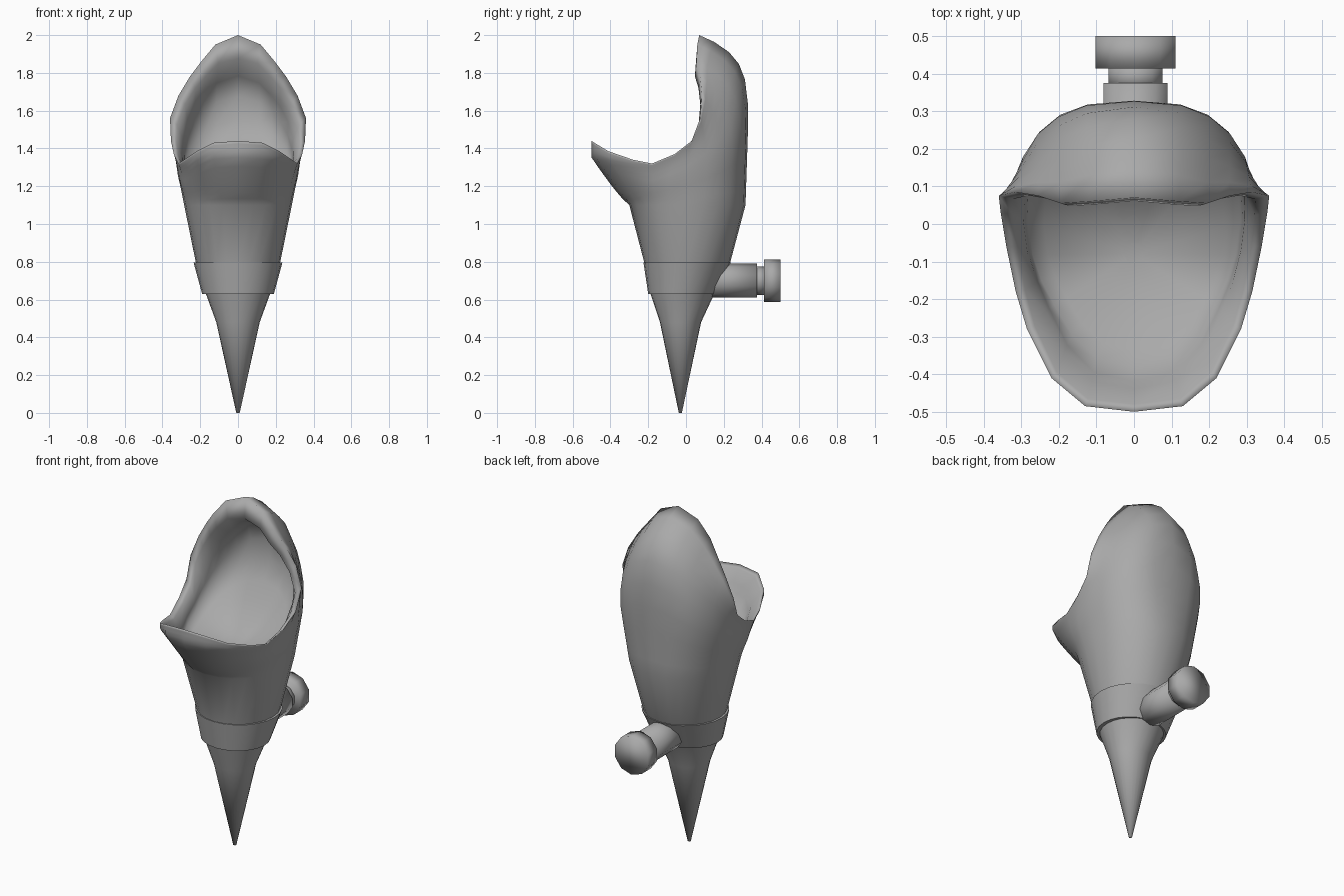
import bpy, bmesh, math
from mathutils import Vector

cube = bpy.data.objects.get("Cube")
if cube:
    bpy.data.objects.remove(cube)

grey = bpy.data.materials.new("clay grey")
grey.use_nodes = True
COLOUR = (0.4, 0.4, 0.4, 1)
grey.diffuse_color = COLOUR
grey.node_tree.nodes["Principled BSDF"].inputs["Base Color"].default_value = COLOUR

HALF = 12            # columns from the front middle to the back middle


def loft(name, rings, close=False, angle=None):
    """Skin a list of equal rings; cap the ends, or join last to first."""
    bm = bmesh.new()
    rows = [[bm.verts.new(p) for p in ring] for ring in rings]
    pairs = list(zip(rows, rows[1:])) + ([(rows[-1], rows[0])] if close else [])
    for a, b in pairs:
        n = len(a)
        for i in range(n):
            j = (i + 1) % n
            bm.faces.new((a[i], a[j], b[j], b[i]))
    if not close:
        bm.faces.new(rows[0])
        bm.faces.new(rows[-1])
    bmesh.ops.recalc_face_normals(bm, faces=bm.faces)
    mesh = bpy.data.meshes.new(name)
    bm.to_mesh(mesh)
    bm.free()
    mesh.materials.append(grey)
    ob = bpy.data.objects.new(name, mesh)
    bpy.context.collection.objects.link(ob)
    bpy.ops.object.select_all(action="DESELECT")
    ob.select_set(True)
    bpy.context.view_layer.objects.active = ob
    if angle:
        bpy.ops.object.shade_smooth_by_angle(angle=math.radians(angle))
    else:
        bpy.ops.object.shade_smooth()
    return ob


def mirrored(half):
    """Complete a half ring (front to back on +x) with its mirror image."""
    return half + [Vector((-p.x, p.y, p.z)) for p in half[-2:0:-1]]


def oval(width, front, back, z, square=1.0):
    """Half an oval; square below 1 makes it boxier."""
    mid, depth = (front + back) / 2, (back - front) / 2

    def bend(v):
        return math.copysign(abs(v) ** square, v)

    turns = [math.pi * i / HALF for i in range(HALF + 1)]
    return [Vector((width * bend(max(0, math.sin(a))),
                    mid - depth * bend(math.cos(a)), z)) for a in turns]


# Rim of the mouth, from the pouring lip up the sides to the hood tip
rim = [Vector(p) for p in (
    (0, -.5, 1.44), (.13, -.485, 1.43), (.22, -.41, 1.385), (.285, -.28, 1.34),
    (.315, -.18, 1.32), (.34, -.06, 1.37), (.355, .03, 1.44), (.36, .075, 1.56),
    (.315, .085, 1.68), (.255, .075, 1.78), (.195, .055, 1.86), (.12, .06, 1.95),
    (0, .07, 2))]
BASE = 1.1
neck = oval(.285, -.3, .315, BASE, .93)
full = oval(.35, -.34, .33, BASE, .72)


def wall(s, front=1.0, back=1.0):
    """Ring at fraction s from neck to rim, inset at the front and back."""
    ring = []
    for i, r in enumerate(rim):
        t = i / HALF
        reach = min(1, s * max(1, 1.35 - 1.3 * t)) ** (.85 + 8 * t ** 1.8)
        side = neck[i].lerp(full[i], min(1, s * 2) * t)
        p = side.lerp(r, reach)
        inset = front + (back - front) * t
        ring.append(Vector((p.x * inset, p.y * inset, BASE + s * (r.z - BASE))))
    return ring


# Inner edge: thin at the lip, thick and rolled under at the hood
inner_rim = []
for i, r in enumerate(rim):
    t = i / HALF
    inner_rim.append(Vector((r.x * (.95 - .09 * t), r.y * .95 - .005,
                             r.z - .015 - .11 * t ** 3)))

# Shallow bowl that closes the mouth inside
FLOOR = Vector((0, -.08, 1.17))
bowl_edge = wall(.5, .86, .89)


def bowl(u):
    """Ring at fraction u of the way from the bowl edge to the floor."""
    ring = []
    for p in bowl_edge:
        q = p.lerp(FLOOR, u)
        q.z = FLOOR.z + (p.z - FLOOR.z) * (1 - u) ** 2
        ring.append(q)
    return ring


rings = [oval(.009, -.038, -.022, 0), oval(.115, -.138, .08, .48),
         oval(.17, -.188, .15, .63), oval(.224, -.222, .235, .8), neck]
rings += [wall(s) for s in (.1, .2, .3, .45, .6, .74, .83, .9, .96)]
rings += [rim, inner_rim]
rings += [wall(s, .88, .89) for s in (.76, .64)]
rings += [bowl(u) for u in (0, .15, .32, .5, .7, .9)]
loft("vase_body", [mirrored(r) for r in rings])

# Collar around the tapering stem
collar = [oval(.19, -.2, .155, .63), oval(.235, -.225, .237, .795),
          oval(.2, -.19, .2, .795), oval(.15, -.16, .12, .63)]
loft("collar", [mirrored(r) for r in collar], close=True, angle=40)

# Peg at the back: shaft, groove and round head
SIDES = 10


def disc(radius, y):
    return [Vector((.004 + radius * math.cos(math.tau * (k + .5) / SIDES), y,
                    .7 + radius * math.sin(math.tau * (k + .5) / SIDES)))
            for k in range(SIDES)]


for part, radius, start, end in (("peg_shaft", .09, .08, .375),
                                 ("peg_groove", .075, .36, .425),
                                 ("peg_head", .112, .414, .5)):
    loft(part, [disc(radius, start), disc(radius, end)])
